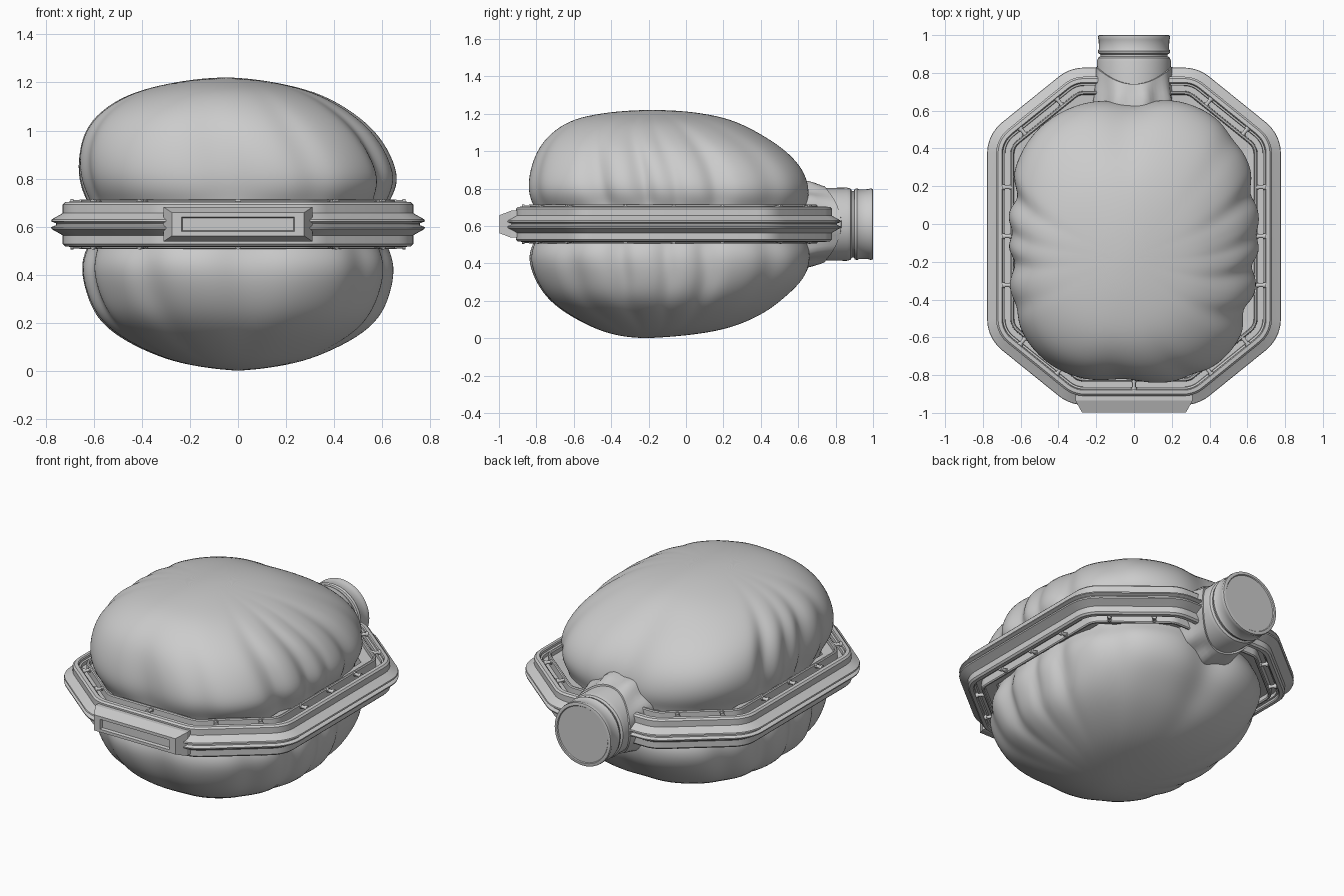
import bpy, bmesh
from math import sin, cos, pi, radians, degrees, exp, atan2, acos, tan
from mathutils import Vector

if "Cube" in bpy.data.objects:
    bpy.data.objects.remove(bpy.data.objects["Cube"])

CZ = 0.61      # height of the frame's middle plane
CY = -0.065    # centre of the frame along y


def make(name, verts, faces, angle=35):
    me = bpy.data.meshes.new(name)
    me.from_pydata([tuple(v) for v in verts], [], faces)
    bm = bmesh.new()
    bm.from_mesh(me)
    bmesh.ops.recalc_face_normals(bm, faces=bm.faces)
    bm.to_mesh(me)
    bm.free()
    ob = bpy.data.objects.new(name, me)
    bpy.context.collection.objects.link(ob)
    bpy.context.view_layer.objects.active = ob
    ob.select_set(True)
    bpy.ops.object.shade_smooth_by_angle(angle=radians(angle))
    ob.select_set(False)
    return ob


def loft(name, rings, closed=False, caps=(None, None), angle=35):
    """Skin equal closed rings; optional pole points close the two ends."""
    n, m = len(rings[0]), len(rings)
    verts = [v for r in rings for v in r]
    faces = []
    for i in range(m if closed else m - 1):
        a, b = i * n, ((i + 1) % m) * n
        faces += [(a + j, a + (j + 1) % n, b + (j + 1) % n, b + j) for j in range(n)]
    for pole, base in zip(caps, (0, (m - 1) * n)):
        if pole:
            verts.append(pole)
            faces += [(base + j, base + (j + 1) % n, len(verts) - 1) for j in range(n)]
    return make(name, verts, faces, angle)


# Inflated bag: z, half width, front y, back y, squareness
levels = [
    (0.008, .10, -.33, -.07, 2.1), (.03, .24, -.43, .13, 2.1), (.07, .36, -.53, .29, 2.1),
    (.14, .50, -.66, .44, 2.2), (.22, .59, -.755, .54, 2.4), (.32, .63, -.815, .65, 2.5),
    (.42, .65, -.845, .68, 2.6), (.49, .635, -.83, .67, 2.6), (.55, .61, -.80, .64, 2.5),
    (.67, .61, -.80, .64, 2.5), (.73, .64, -.83, .66, 2.6), (.80, .665, -.845, .665, 2.7),
    (.90, .65, -.83, .635, 2.7), (1.0, .605, -.795, .55, 2.6), (1.08, .525, -.74, .43, 2.5),
    (1.15, .41, -.65, .30, 2.3), (1.19, .27, -.54, .17, 2.2), (1.215, .12, -.36, .0, 2.1)]
# Creases for each half: direction in degrees, depth, width
upper = [(24, .05, 5), (5, .03, 3), (-10, .06, 4), (-30, .06, 5), (48, .02, 6), (161, .07, 5),
         (178, .04, 4), (193, .06, 5), (212, .03, 5), (90, .05, 10), (-92, .03, 9), (-64, .02, 5)]
lower = [(15, .05, 5), (-4, .04, 4), (-26, .06, 5), (-48, .03, 6), (44, .03, 6), (158, .05, 5),
         (183, .06, 5), (204, .05, 5), (136, .03, 6), (90, .05, 10), (-90, .04, 9), (-122, .03, 6)]
N = 120
rings = []
for z, hx, y0, y1, p in levels:
    yc, hy = (y0 + y1) / 2, (y1 - y0) / 2
    fade = .2 if abs(z - CZ) < .09 else min(1, hx / .64) ** 2.5
    shift = -.055 * max(0, min(1, (z - .8) / .3))
    tilt = (z - CZ) * 10
    ring = []
    for j in range(N):
        t = 2 * pi * j / N
        r = (abs(cos(t) / hx) ** p + abs(sin(t) / hy) ** p) ** (-1 / p)
        dent = 0
        for a, depth, w in (upper if z > CZ else lower):
            d = (degrees(t) - a + (0 if a == 90 else tilt) + 180) % 360 - 180
            dent += depth * exp(-(d / w) ** 2)
        r *= 1 + fade * (.008 - dent + .005 * sin(5 * t + 9 * z))
        ring.append((r * cos(t) + shift, yc + r * sin(t), z))
    rings.append(ring)
bag = loft("inflated_bag", rings, caps=((0, -.22, 0), (-.05, -.18, 1.222)), angle=80)
sub = bag.modifiers.new("smooth", 'SUBSURF')
sub.levels = sub.render_levels = 2

# Rounded octagon path with outward normals
corners = [Vector((x, y)) for x, y in [(.78, -.54), (.78, .54), (.34, .895), (-.34, .895),
                                     (-.78, .54), (-.78, -.54), (-.34, -.895), (.34, -.895)]]
path = []
R = .215
for i, c in enumerate(corners):
    d0 = (c - corners[i - 1]).normalized()
    d1 = (corners[(i + 1) % 8] - c).normalized()
    turn = acos(d0.dot(d1))
    n0 = Vector((d0.y, -d0.x))
    centre = c - d0 * R * tan(turn / 2) - n0 * R
    for k in range(6):
        a = atan2(n0.y, n0.x) + turn * k / 5
        nrm = Vector((cos(a), sin(a)))
        path.append((centre + nrm * R, nrm))


def sweep(name, section, angle=30):
    """Sweep (inset, height) points around the octagon."""
    return loft(name, [[(p.x - n.x * d, CY + p.y - n.y * d, CZ + h) for d, h in section]
                       for p, n in path], closed=True, angle=angle)


# Octagonal frame: lips with a seam, then body, lacing channel and inner rim, mirrored in z
half = [(.022, .004), (.002, .012), (.004, .020), (.04, .040), (.05, .046), (.05, .082),
        (.060, .092), (.080, .094), (.085, .088), (.086, .076), (.096, .074), (.098, .055),
        (.126, .055), (.127, .098), (.132, .104), (.140, .104), (.145, .098), (.146, .075),
        (.21, .07)]
sweep("frame", half + [(d, -h) for d, h in reversed(half)])

# Cross pegs spanning the lacing channel on both faces of the frame
pv, pf = [], []


def peg(mid, nrm, h):
    side = Vector((-nrm.y, nrm.x))
    for d0, d1, r in ((.084, .142, .010), (.082, .096, .015), (.120, .134, .014)):
        b = len(pv)
        for d in (d0, d1):
            for k in range(8):
                q = mid - nrm * d + side * r * cos(k * pi / 4)
                pv.append((q.x, q.y + CY, CZ + h + r * sin(k * pi / 4)))
        pf.extend((b + k, b + (k + 1) % 8, b + 8 + (k + 1) % 8, b + 8 + k) for k in range(8))
        pf.extend([tuple(range(b, b + 8)), tuple(range(b + 8, b + 16))])


for i in range(8):
    a, b = corners[i], corners[(i + 1) % 8]
    d = (b - a).normalized()
    spots = (.26, .5, .74) if i in (0, 4) else (.5,) if i == 6 else () if i == 2 else (.28, .72)
    for f in spots:
        for h in (.09, -.09):
            peg(a.lerp(b, f), Vector((d.y, -d.x)), h)
make("lacing_pegs", pv, pf, 50)


# Front latch: flared block with a recessed panel
def rect(hx, hz, y):
    return [(x * hx, y, CZ + z * hz) for x, z in ((-1, -1), (1, -1), (1, 1), (-1, 1))]


loft("front_latch", [rect(.31, .072, -.90), rect(.31, .072, -.935), rect(.275, .048, -.998),
                     rect(.235, .030, -.998), rect(.23, .026, -.98)],
     caps=((0, -.90, CZ), (0, -.98, CZ)), angle=20)


# Round pieces around the y axis
def circle(y, r, n=48):
    return [(r * cos(2 * pi * k / n), y, CZ + r * sin(2 * pi * k / n)) for k in range(n)]


# Spout pipe with grooved end ring and closed mouth
spout = [(.50, .188), (.86, .196), (.88, .190), (.888, .178), (.898, .178), (.902, .188),
         (.915, .192), (.926, .186), (.975, .187), (.985, .191), (.998, .189), (1.0, .183),
         (1.0, .172), (.995, .168)]
loft("spout", [circle(y, r) for y, r in spout], caps=((0, .50, CZ), (0, .995, CZ)))

# Fabric collar gathered around the spout
collar = []
for y, r, wave, ripple, reach in ((.61, .228, .022, .008, 0), (.65, .226, .02, .010, 0),
                                  (.69, .216, .008, .008, .01), (.725, .207, 0, .004, .06),
                                  (.74, .203, 0, .001, .09), (.742, .185, 0, 0, .09)):
    ring = []
    for k in range(64):
        a = 2 * pi * k / 64
        rr = r + ripple * cos(9 * a + .6)
        ring.append((rr * cos(a), y + wave * cos(10 * a) + reach * cos(a) ** 2, CZ + rr * sin(a)))
    collar.append(ring)
loft("spout_collar", collar, angle=50)
